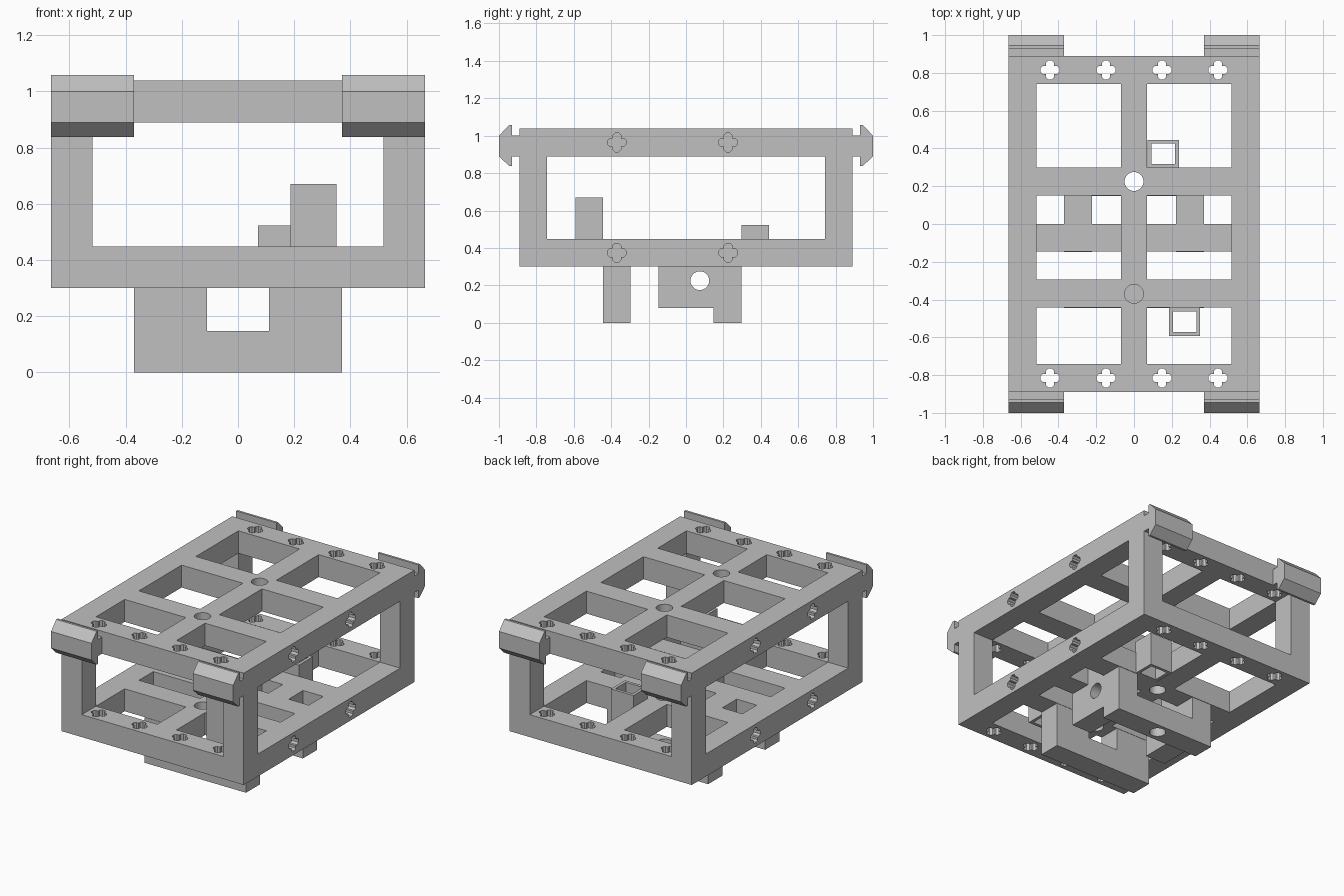
import bpy, bmesh, math

cube = bpy.data.objects.get("Cube")
if cube:
    bpy.data.objects.remove(cube, do_unlink=True)

grey = bpy.data.materials.new("plain grey")
grey.use_nodes = True
colour = (0.53, 0.53, 0.53, 1)
grey.diffuse_color = colour
grey.node_tree.nodes["Principled BSDF"].inputs["Base Color"].default_value = colour

AXES = {"x": lambda a, b, t: (t, a, b),
        "y": lambda a, b, t: (a, t, b),
        "z": lambda a, b, t: (a, b, t)}


def prism(bm, points, axis, lo, hi):
    """Extrude a flat outline along an axis."""
    put = AXES[axis]
    ends = [[bm.verts.new(put(a, b, t)) for a, b in points] for t in (lo, hi)]
    faces = [bm.faces.new(ends[0]), bm.faces.new(ends[1])]
    n = len(points)
    for i in range(n):
        j = (i + 1) % n
        faces.append(bm.faces.new((ends[0][i], ends[0][j], ends[1][j], ends[1][i])))
    bmesh.ops.recalc_face_normals(bm, faces=faces)


def box(bm, x0, x1, y0, y1, z0, z1):
    prism(bm, [(x0, y0), (x1, y0), (x1, y1), (x0, y1)], "z", z0, z1)


def circle(a, b, r=0.05, n=32):
    return [(a + r * math.cos(i * math.tau / n), b + r * math.sin(i * math.tau / n))
            for i in range(n)]


def cross(a, b, reach=0.05, w=0.022, c=0.012):
    arm = [(reach - c, -w), (reach, c - w), (reach, w - c), (reach - c, w), (w, w)]
    pts = []
    for _ in range(4):
        pts += [(a + p, b + q) for p, q in arm]
        arm = [(-q, p) for p, q in arm]
    return pts


def finish(name, bm, cuts=None):
    """Make an object, carving away the cutter mesh if there is one."""
    def make(label, source):
        mesh = bpy.data.meshes.new(label)
        source.to_mesh(mesh)
        source.free()
        mesh.materials.append(grey)
        ob = bpy.data.objects.new(label, mesh)
        bpy.context.scene.collection.objects.link(ob)
        return ob
    ob = make(name, bm)
    if cuts:
        cutter = make(name + "_cutter", cuts)
        cutter.hide_render = True
        mod = ob.modifiers.new("cut", "BOOLEAN")
        mod.operation, mod.solver, mod.object = "DIFFERENCE", "EXACT", cutter
        graph = bpy.context.evaluated_depsgraph_get()
        mesh = bpy.data.meshes.new_from_object(ob.evaluated_get(graph))
        ob.modifiers.clear()
        ob.data = mesh
        bpy.data.objects.remove(cutter, do_unlink=True)
    return ob


W, D, T = 0.665, 0.89, 0.148      # half width, half depth, bar thickness
IN_X, IN_Y, RIB = W - T, D - T, 0.07
LOW, HIGH = 0.30, 0.89            # undersides of the two decks
BACK_HOLE, FRONT_HOLE = 0.225, -0.37


def deck(name, z, windows):
    bm, cuts = bmesh.new(), bmesh.new()
    box(bm, -W, W, -D, D, z, z + T)
    lo, hi = z - 0.02, z + T + 0.02
    for s in (-1, 1):
        for x0, x1, y0, y1 in windows:
            box(cuts, *sorted((s * x0, s * x1)), y0, y1, lo, hi)
        # plus-shaped sockets along the ends and sides
        for y in (-0.815, 0.815):
            for x in (0.148, 0.445):
                prism(cuts, cross(s * x, y), "z", lo, hi)
        for y in (FRONT_HOLE, BACK_HOLE):
            prism(cuts, cross(y, z + T / 2), "x", *sorted((s * (W + 0.02), s * IN_X)))
    for y in (FRONT_HOLE, BACK_HOLE):
        prism(cuts, circle(0, y), "z", lo, hi)
    finish(name, bm, cuts)


# Decks
ends = [(RIB, IN_X, 0.30, IN_Y), (RIB, IN_X, -IN_Y, -0.443)]
deck("top_deck", HIGH, ends + [(RIB, IN_X, -0.295, 0.15)])
deck("bottom_deck", LOW, ends + [(RIB, IN_X, -0.295, -0.145),
                                 (RIB, 0.222, 0, 0.15), (0.37, IN_X, 0, 0.15)])

# Corner posts
for sx, side in ((-1, "right"), (1, "left")):
    for sy, end in ((-1, "front"), (1, "back")):
        bm = bmesh.new()
        box(bm, *sorted((sx * IN_X, sx * W)), *sorted((sy * IN_Y, sy * D)), LOW + T, HIGH)
        finish(f"{end}_{side}_post", bm)

        # Hooked clips at the upper corners
        bm = bmesh.new()
        hook = [(D, 0.89), (0.93, 0.89), (0.93, 0.838), (0.945, 0.838), (1.0, 0.89),
                (1.0, 1.0), (0.945, 1.058), (0.93, 1.058), (0.93, 1.0), (D, 1.0)]
        prism(bm, [(sy * y, z) for y, z in hook], "x", *sorted((sx * 0.37, sx * W)))
        finish(f"{end}_{side}_clip", bm)


def u_shape(outer, inner, floor, top):
    return [(-outer, 0), (outer, 0), (outer, top), (inner, top),
            (inner, floor), (-inner, floor), (-inner, top), (-outer, top)]


# Front foot
bm = bmesh.new()
prism(bm, u_shape(0.37, 0.111, T, LOW), "y", -0.445, -0.297)
finish("front_foot", bm)

# Back foot with a vertical hole
bm, cuts = bmesh.new(), bmesh.new()
prism(bm, u_shape(0.37, 0.222, T, LOW), "y", 0.148, 0.297)
prism(cuts, circle(0, BACK_HOLE), "z", -0.02, T + 0.02)
finish("back_foot", bm, cuts)

# Pivot arms reaching forward from the back foot
for s, side in ((-1, "right"), (1, "left")):
    bm, cuts = bmesh.new(), bmesh.new()
    box(bm, *sorted((s * 0.222, s * 0.37)), -0.148, 0.148, 0.078, LOW)
    prism(cuts, circle(0.074, 0.225), "x", *sorted((s * 0.2, s * 0.4)))
    finish(f"{side}_pivot_arm", bm, cuts)

# Square guide tubes on the lower deck
for name, x0, x1, y0, y1, top in (("front_tube", 0.186, 0.35, -0.592, -0.443, 0.67),
                                  ("back_tube", 0.072, 0.237, 0.297, 0.445, 0.523)):
    bm, cuts = bmesh.new(), bmesh.new()
    box(bm, x0, x1, y0, y1, LOW, top)
    wall = 0.02
    box(cuts, x0 + wall, x1 - wall, y0 + wall, y1 - wall, LOW - 0.02, top + 0.02)
    finish(name, bm, cuts)
